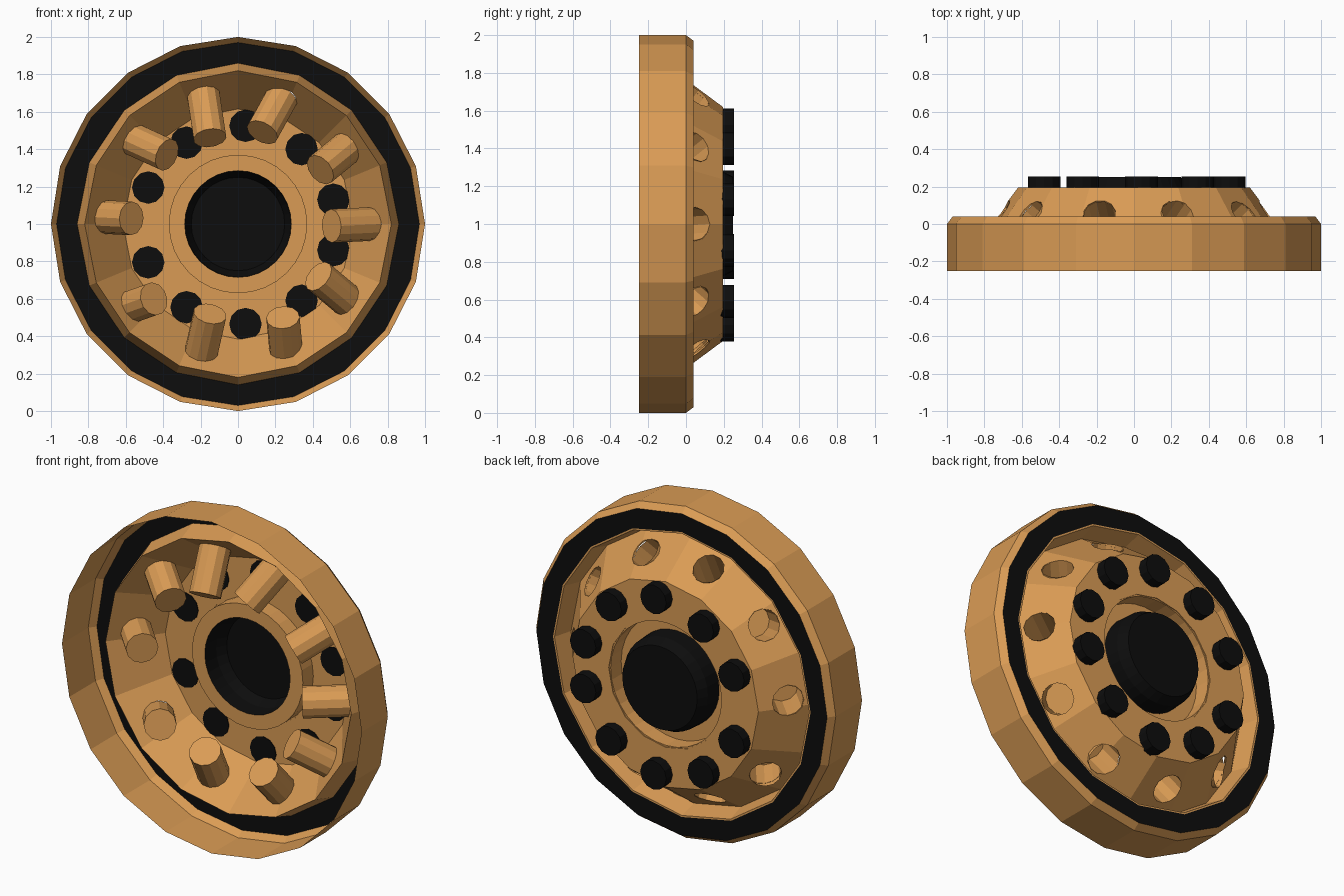
import bpy, bmesh, math
from mathutils import Vector

cube = bpy.data.objects.get("Cube")
if cube:
    bpy.data.objects.remove(cube, do_unlink=True)


def material(name, rgb):
    m = bpy.data.materials.new(name)
    m.use_nodes = True
    m.diffuse_color = (*rgb, 1)
    m.node_tree.nodes["Principled BSDF"].inputs["Base Color"].default_value = (*rgb, 1)
    return m


BRONZE = material("bronze", (0.70, 0.33, 0.09))
BLACK = material("black", (0.004, 0.004, 0.004))


def finish(name, bm, mat):
    bmesh.ops.recalc_face_normals(bm, faces=bm.faces)
    mesh = bpy.data.meshes.new(name)
    bm.to_mesh(mesh)
    bm.free()
    mesh.materials.append(mat)
    obj = bpy.data.objects.new(name, mesh)
    bpy.context.collection.objects.link(obj)
    return obj


def ring(bm, r, y, n):
    """Circle of vertices around the wheel axle."""
    turn = [2 * math.pi * i / n for i in range(n)]
    return [bm.verts.new((r * math.cos(a), y, 1 + r * math.sin(a))) for a in turn]


def revolve(name, profile, n, mat, closed=False, cap=False):
    """Turn a (radius, y) profile around the wheel axle."""
    bm = bmesh.new()
    rings = [ring(bm, r, y, n) for r, y in profile]
    pairs = list(zip(rings, rings[1:]))
    if closed:
        pairs.append((rings[-1], rings[0]))
    for a, b in pairs:
        for i in range(n):
            j = (i + 1) % n
            bm.faces.new((a[i], a[j], b[j], b[i]))
    if cap:
        bm.faces.new(rings[-1])
    return finish(name, bm, mat)


def cylinder(bm, start, end, radius, n, open_start=False):
    """Prism between two points, optionally open at its start."""
    axis = end - start
    rot = axis.to_track_quat('Z', 'Y')
    loops = []
    for p in (start, end):
        loops.append([bm.verts.new(p + rot @ Vector((
            radius * math.cos(2 * math.pi * i / n),
            radius * math.sin(2 * math.pi * i / n), 0))) for i in range(n)])
    a, b = loops
    for i in range(n):
        j = (i + 1) % n
        bm.faces.new((a[i], a[j], b[j], b[i]))
    bm.faces.new(b)
    if not open_start:
        bm.faces.new(a[::-1])


# Outer barrel with a small rear chamfer
revolve("outer_barrel", [(1, -0.25), (1, 0), (0.97, 0.04)], 20, BRONZE)

# Flat black ring joining the barrel to the dish
bm = bmesh.new()
for radius, count in ((0.97, 20), (0.86, 16)):
    loop = ring(bm, radius, 0.04, count)
    for i in range(count):
        bm.edges.new((loop[i], loop[(i + 1) % count]))
bmesh.ops.triangle_fill(bm, use_beauty=True, edges=bm.edges[:])
finish("black_ring", bm, BLACK)

# Dish: lip, sloping wall and bolt plate as one thin shell
dish = revolve("dish", [(0.85, 0.04), (0.82, -0.075), (0.62, 0.195), (0.38, 0.195),
                        (0.38, 0.185), (0.615, 0.185), (0.82, -0.092), (0.86, 0.04)],
               16, BRONZE, closed=True)

# Recessed seat and tapered cup at the hub
revolve("hub_seat", [(0.42, 0.19), (0.37, 0.19), (0.37, 0.09), (0.285, 0.09)], 32, BRONZE)
revolve("hub_cup", [(0.285, 0.09), (0.28, 0.19), (0.25, 0.25)], 32, BLACK, cap=True)

# Tubes: angle on the dish wall, then x and height offset of the inner end
tubes = [(105, -.15, .46), (71, .13, .49), (35, .44, .29), (0, .5, -.01),
         (-35, .43, -.28), (-69, .24, -.50), (-106, -.15, -.48),
         (-142, -.45, -.40), (177, -.57, .03), (141, -.38, .37)]
tube_bm, cut_bm = bmesh.new(), bmesh.new()
for angle, x, h in tubes:
    a = math.radians(angle)
    start = Vector((0.715 * math.cos(a), 0.05, 1 + 0.715 * math.sin(a)))
    end = Vector((x, -0.10, 1 + h))
    step = (end - start).normalized() * 0.08
    cylinder(tube_bm, start, end, 0.09, 12, open_start=True)
    cylinder(cut_bm, start - step, start + step, 0.088, 12)
finish("tubes", tube_bm, BRONZE)
cutter = finish("hole_cutter", cut_bm, BRONZE)
cutter.hide_render = True

# Open the tube holes through the dish
mod = dish.modifiers.new("holes", 'BOOLEAN')
mod.operation = 'DIFFERENCE'
mod.solver = 'EXACT'
mod.object = cutter
bpy.context.view_layer.objects.active = dish
bpy.ops.object.modifier_apply(modifier=mod.name)
bpy.data.objects.remove(cutter, do_unlink=True)

# Lug nuts, mirrored above and below the axle
bm = bmesh.new()
for x, h in ((.04, .53), (.34, .405), (.51, .135), (-.48, .20), (-.275, .44)):
    for side in (1, -1):
        z = 0.995 + side * h
        cylinder(bm, Vector((x, 0.18, z)), Vector((x, 0.255, z)), 0.087, 12)
finish("lug_nuts", bm, BLACK)
